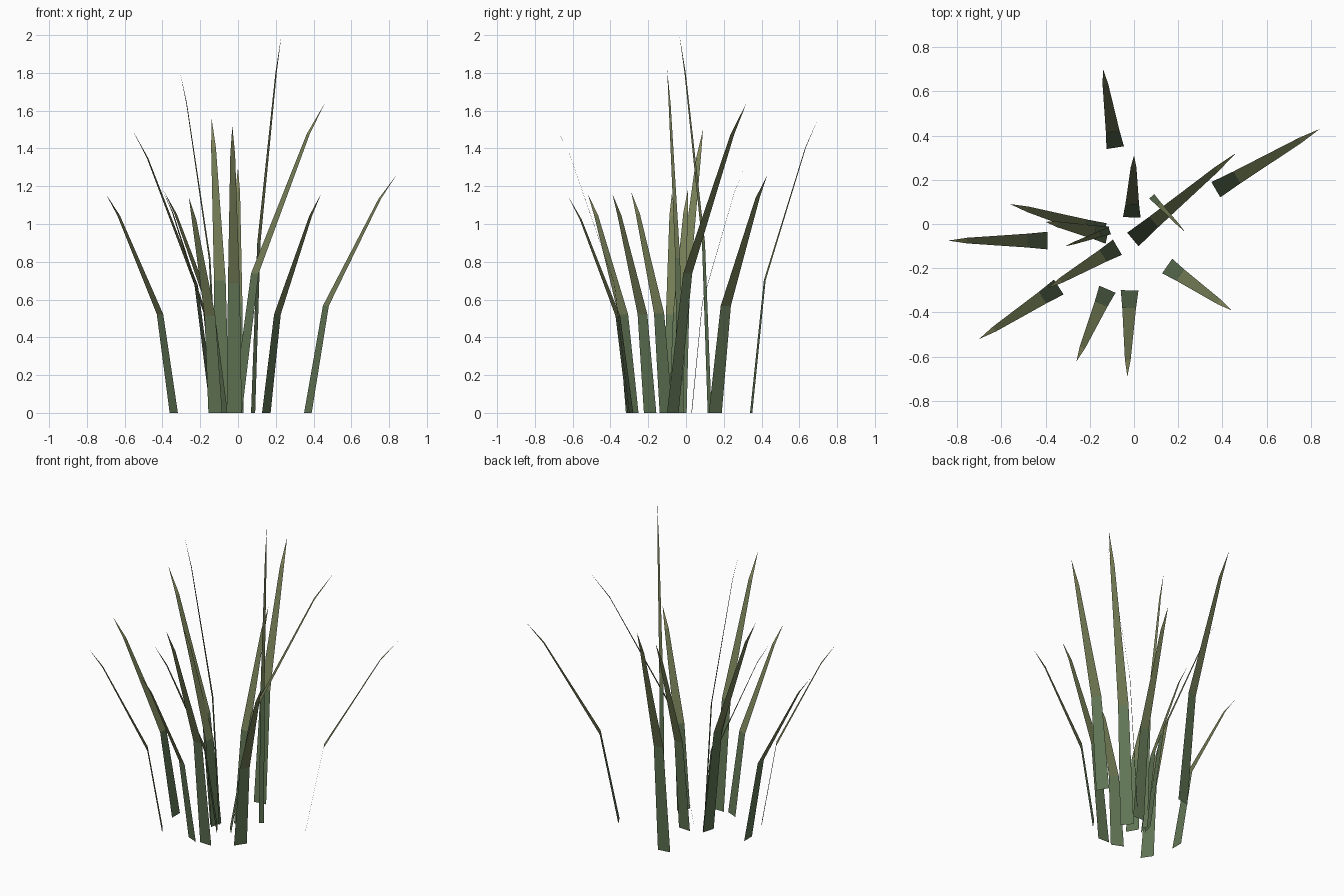
import bpy
from mathutils import Vector

# Colours fade from green at the root to olive at the tip
def material(name, rgb):
    m = bpy.data.materials.new(name)
    m.diffuse_color = (*rgb, 1)
    return m

MATS = [material("root_green", (0.12, 0.18, 0.09)),
        material("middle_green", (0.17, 0.20, 0.09)),
        material("tip_olive", (0.22, 0.23, 0.10))]

# Each station: fraction of height, fraction of base width
STATIONS = [(0, 1), (0.45, 0.78), (0.9, 0.32)]

# One flat blade that bends outward quadratically with height
def blade(name, bx, by, tx, ty, height, width):
    base, lean = Vector((bx, by, 0)), Vector((tx - bx, ty - by, 0))
    side = Vector((-lean.y, lean.x, 0)).normalized() * width / 2
    verts = []
    for t, w in STATIONS:
        c = base + lean * t * t + Vector((0, 0, height * t))
        verts += [c - side * w, c + side * w]
    verts.append(Vector((tx, ty, height)))
    faces = [(0, 1, 3, 2), (2, 3, 5, 4), (4, 5, 6)]
    mesh = bpy.data.meshes.new(name)
    mesh.from_pydata(verts, [], faces)
    for m in MATS:
        mesh.materials.append(m)
    for i, p in enumerate(mesh.polygons):
        p.material_index = i
    bpy.context.collection.objects.link(bpy.data.objects.new(name, mesh))

# Base x, y, tip x, y, height, base width
BLADES = [
    (-0.085, 0.345, -0.14, 0.70, 1.56, 0.08),
    (-0.01, 0.03, 0.00, 0.31, 1.30, 0.08),
    (-0.005, -0.07, 0.46, 0.32, 1.64, 0.08),
    (0.37, 0.155, 0.84, 0.43, 1.26, 0.08),
    (0.08, 0.125, 0.23, -0.035, 2.00, 0.03),
    (0.15, -0.19, 0.44, -0.39, 1.16, 0.08),
    (-0.02, -0.30, -0.03, -0.69, 1.52, 0.08),
    (-0.12, -0.295, -0.26, -0.62, 1.14, 0.08),
    (-0.075, -0.105, -0.39, -0.29, 1.17, 0.08),
    (-0.34, -0.285, -0.70, -0.52, 1.16, 0.08),
    (-0.39, -0.075, -0.84, -0.075, 1.16, 0.08),
    (-0.12, -0.05, -0.40, 0.01, 1.18, 0.08),
    (-0.135, -0.035, -0.56, 0.09, 1.50, 0.08),
    (-0.11, -0.03, -0.31, -0.10, 1.82, 0.035),
]
for i, b in enumerate(BLADES, 1):
    blade(f"grass_blade_{i:02d}", *b)
